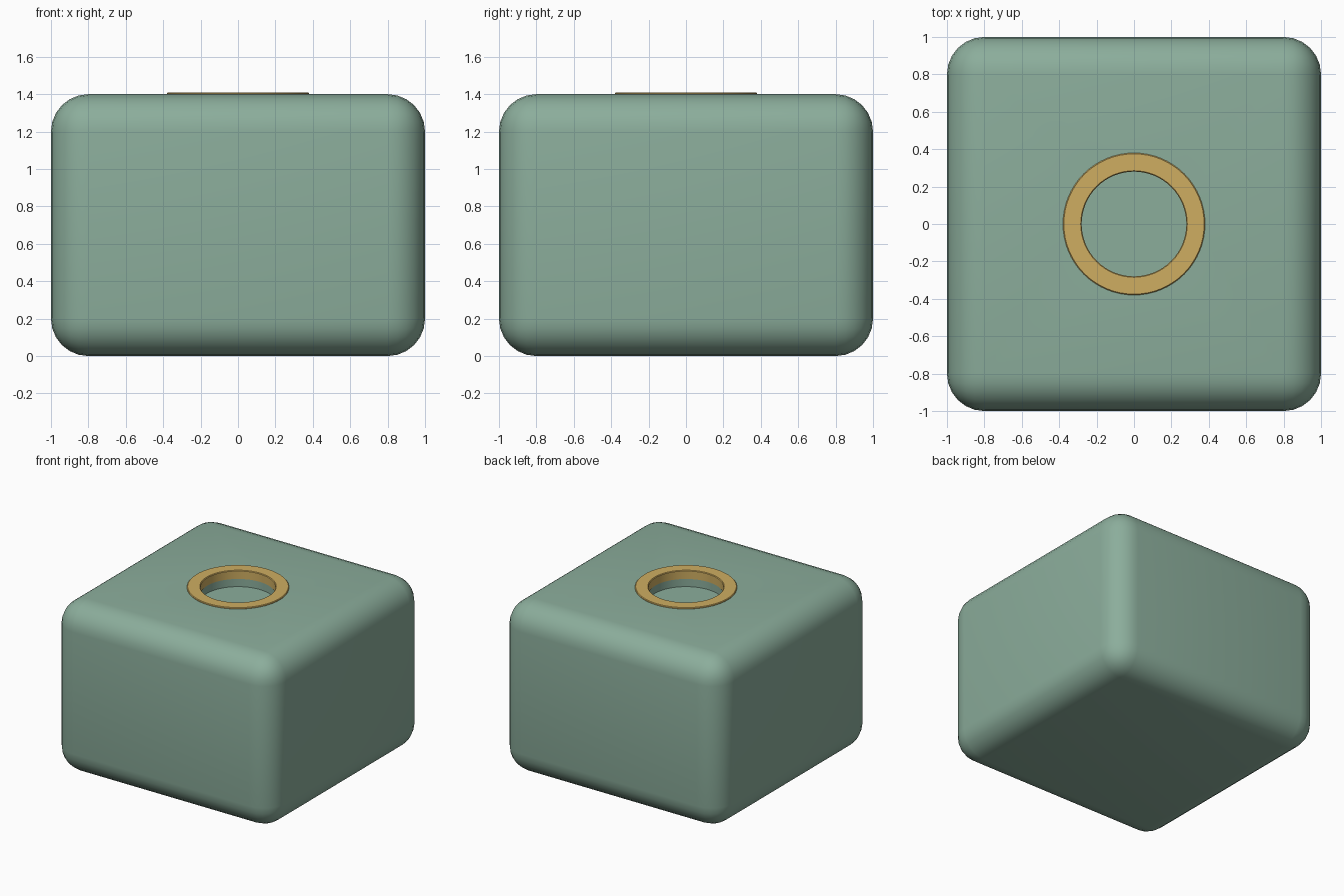
import bpy, math

if "Cube" in bpy.data.objects:
    bpy.data.objects.remove(bpy.data.objects["Cube"])

def material(name, rgb):
    m = bpy.data.materials.new(name)
    m.diffuse_color = (*rgb, 1)
    m.use_nodes = True
    m.node_tree.nodes["Principled BSDF"].inputs["Base Color"].default_value = m.diffuse_color
    return m

green = material("sage_green", (0.26, 0.42, 0.33))
gold = material("warm_gold", (0.62, 0.42, 0.12))

def smooth(obj):
    bpy.ops.object.select_all(action='DESELECT')
    obj.select_set(True)
    bpy.context.view_layer.objects.active = obj
    bpy.ops.object.shade_smooth_by_angle(angle=math.radians(35))

# rounded body
bpy.ops.mesh.primitive_cube_add(size=1, location=(0, 0, 0.7))
body = bpy.context.object
body.name = "body"
body.scale = (2, 2, 1.4)
bpy.ops.object.transform_apply(location=False, rotation=False, scale=True)
body.data.materials.append(green)
bevel = body.modifiers.new("round_edges", 'BEVEL')
bevel.width = 0.2
bevel.segments = 6

# shallow round recess in the top
bpy.ops.mesh.primitive_cylinder_add(vertices=64, radius=0.284, depth=0.4, location=(0, 0, 1.475))
cutter = bpy.context.object
cutter.name = "recess_cutter"
cutter.data.materials.append(green)
cutter.hide_render = True
cut = body.modifiers.new("recess", 'BOOLEAN')
cut.operation = 'DIFFERENCE'
cut.solver = 'EXACT'
cut.object = cutter
bpy.context.view_layer.objects.active = body
bpy.ops.object.modifier_apply(modifier=bevel.name)
bpy.ops.object.modifier_apply(modifier=cut.name)
bpy.data.objects.remove(cutter)
smooth(body)

# gold collar lathed around the recess (radius, height)
profile = [(0.28, 1.34), (0.28, 1.405), (0.285, 1.41),
           (0.375, 1.41), (0.38, 1.405), (0.38, 1.34)]
n, k = 64, len(profile)
verts = [(r * math.cos(2 * math.pi * i / n), r * math.sin(2 * math.pi * i / n), z)
         for i in range(n) for r, z in profile]
faces = [(i * k + j, i * k + (j + 1) % k,
          (i + 1) % n * k + (j + 1) % k, (i + 1) % n * k + j)
         for i in range(n) for j in range(k)]
mesh = bpy.data.meshes.new("collar_ring")
mesh.from_pydata(verts, [], [f[::-1] for f in faces])
ring = bpy.data.objects.new("collar_ring", mesh)
bpy.context.collection.objects.link(ring)
mesh.materials.append(gold)
bpy.context.view_layer.objects.active = ring
ring.select_set(True)
bpy.ops.object.mode_set(mode='EDIT')
bpy.ops.mesh.select_all(action='SELECT')
bpy.ops.mesh.normals_make_consistent(inside=False)
bpy.ops.object.mode_set(mode='OBJECT')
smooth(ring)
